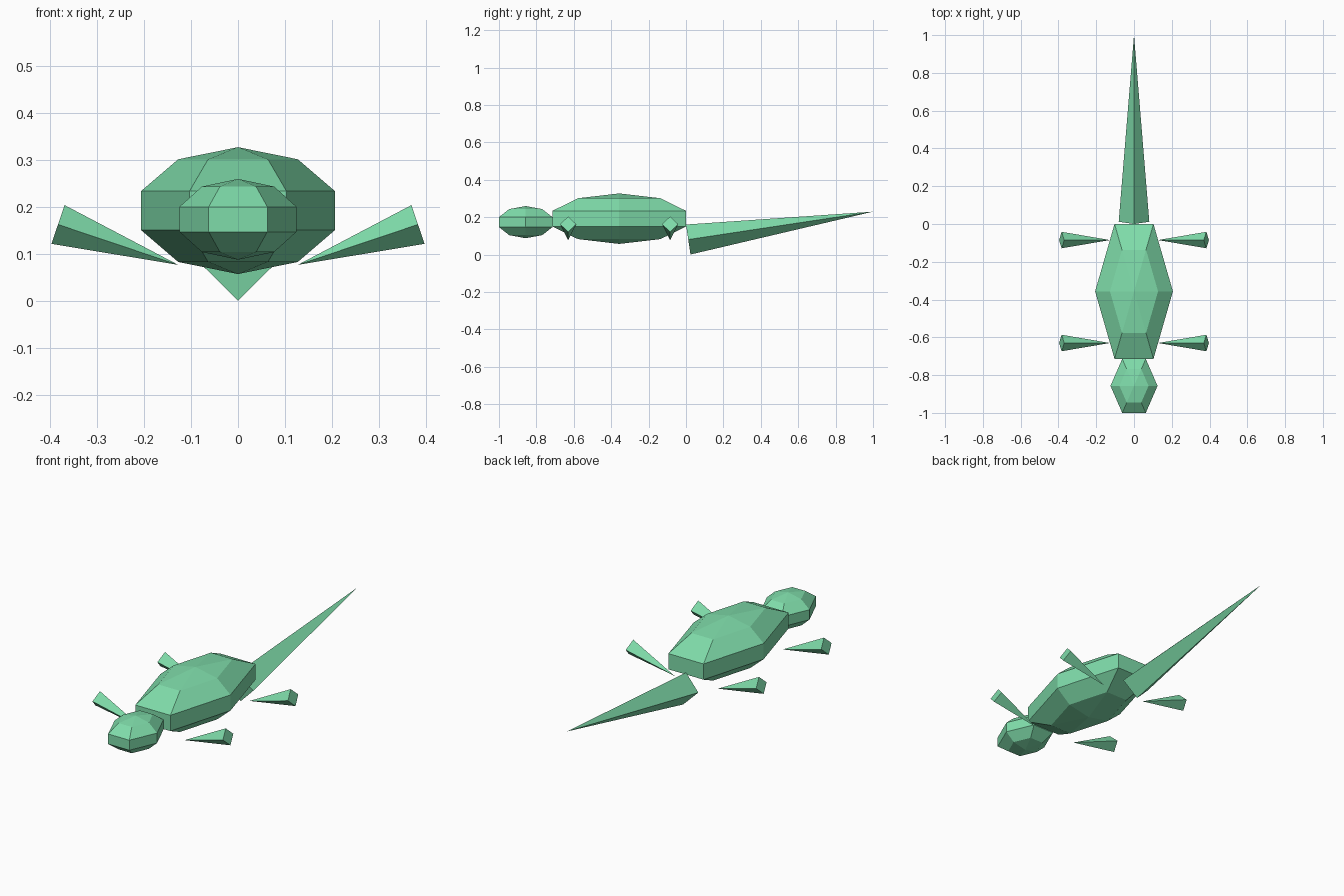
import bpy, bmesh
from math import sin, cos, pi
from mathutils import Vector

if "Cube" in bpy.data.objects:
    bpy.data.objects.remove(bpy.data.objects["Cube"])

green = bpy.data.materials.new("mint green")
green.diffuse_color = (0.212, 0.716, 0.402, 1)
green.use_nodes = True
green.node_tree.nodes["Principled BSDF"].inputs["Base Color"].default_value = green.diffuse_color


def finish(name, bm):
    bmesh.ops.recalc_face_normals(bm, faces=bm.faces[:])
    mesh = bpy.data.meshes.new(name)
    bm.to_mesh(mesh)
    bm.free()
    mesh.materials.append(green)
    bpy.context.collection.objects.link(bpy.data.objects.new(name, mesh))


def ellipsoid(name, centre, radii, sides=6, rings=5):
    """Faceted ball with a corner on each side in x and flat front and back."""
    bm = bmesh.new()

    def point(ring, side):
        a, b = pi * ring / rings, 2 * pi * side / sides
        unit = (sin(a) * cos(b), sin(a) * sin(b), cos(a))
        return bm.verts.new([c + r * u for c, r, u in zip(centre, radii, unit)])

    top, bottom = point(0, 0), point(rings, 0)
    loops = [[point(i, j) for j in range(sides)] for i in range(1, rings)]
    for j in range(sides):
        k = (j + 1) % sides
        bm.faces.new((top, loops[0][j], loops[0][k]))
        bm.faces.new((bottom, loops[-1][k], loops[-1][j]))
        for up, low in zip(loops, loops[1:]):
            bm.faces.new((up[j], low[j], low[k], up[k]))
    finish(name, bm)


def spike(name, base, tip, radius):
    """Four-sided pyramid, base corners up, down and to both sides."""
    bm = bmesh.new()
    base, tip = Vector(base), Vector(tip)
    axis = (tip - base).normalized()
    side = axis.cross(Vector((0, 0, 1))).normalized()
    up = side.cross(axis)
    corners = [bm.verts.new(base + radius * d) for d in (up, side, -up, -side)]
    end = bm.verts.new(tip)
    bm.faces.new(corners)
    for i in range(4):
        bm.faces.new((corners[i], corners[(i + 1) % 4], end))
    finish(name, bm)


# Body and head
ellipsoid("body", (0, -0.357, 0.1925), (0.2166, 0.4335, 0.135))
ellipsoid("head", (0, -0.857, 0.174), (0.131, 0.1737, 0.086))

# Tail
spike("tail", (0, 0.012, 0.081), (0, 1.0, 0.23), 0.081)

# Four legs, pointed at the body and wide at the foot
for end, y in (("front", -0.63), ("back", -0.085)):
    for label, s in (("left", -1), ("right", 1)):
        spike(f"{end}_{label}_leg", (s * 0.383, y, 0.163), (s * 0.127, y, 0.077), 0.0435)
